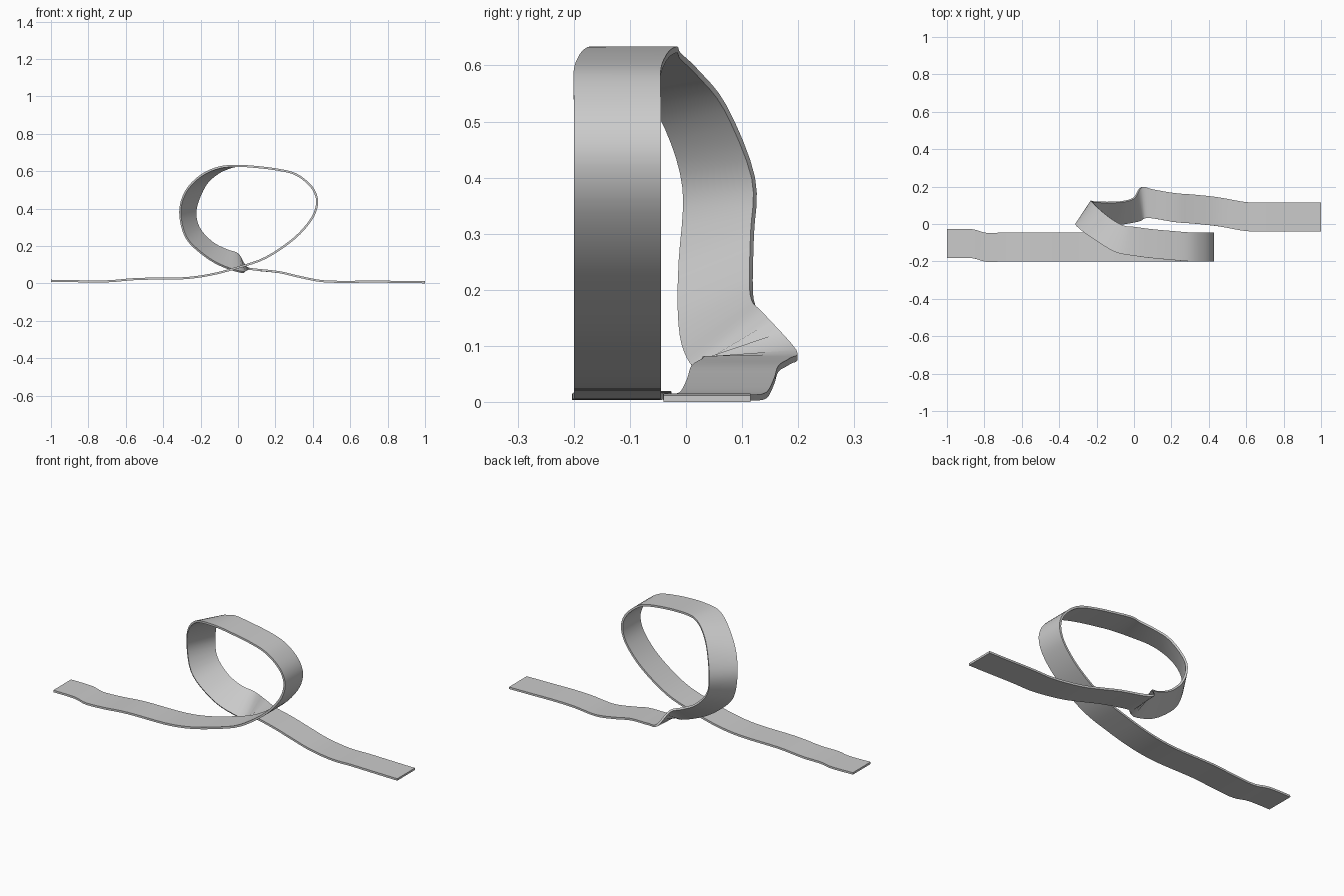
import bpy, bmesh
from mathutils import Vector

if "Cube" in bpy.data.objects:
    bpy.data.objects.remove(bpy.data.objects["Cube"])

W = 0.155   # ribbon width
T = 0.011   # ribbon thickness

# Front strand and right side of the loop: x, z, front-edge y
front = [(-1, .014, -.182), (-.87, .012, -.182), (-.79, .0095, -.202), (-.68, .012, -.2),
         (-.53, .024, -.2), (-.3, .027, -.2), (-.15, .046, -.2), (0, .085, -.2),
         (.15, .138, -.2), (.3, .24, -.2), (.39, .34, -.2), (.422, .42, -.2),
         (.412, .485, -.2), (.37, .54, -.2), (.3, .587, -.2), (.2, .61, -.192),
         (.09, .623, -.182), (0, .628, -.17)]
# Twisted left side of the loop: front-edge xyz, back-edge xyz
twist = [(-.1, -.15, .62, -.05, -.01, .617), (-.2, -.09, .575, -.11, .02, .588),
         (-.28, -.035, .49, -.175, .07, .525), (-.31, -.003, .38, -.225, .12, .4),
         (-.28, -.01, .25, -.21, .118, .3), (-.2, -.012, .165, -.14, .116, .22),
         (-.1, -.005, .1, -.06, .12, .178), (.02, .015, .06, 0, .14, .155),
         (.055, .03, .076, .04, .197, .088)]
# Rear strand running out to the right: x, z, front-edge y
rear = [(.1, .073, .03), (.22, .06, .01), (.32, .037, .002), (.45, .012, -.012),
        (.6, .0085, -.038), (.72, .010, -.04), (.85, .008, -.04), (1, .006, -.04)]


def flat(rows):
    return [(Vector((x, y, z)), Vector((x, y + W, z))) for x, z, y in rows]


pairs = flat(front) + [(Vector(r[:3]), Vector(r[3:])) for r in twist] + flat(rear)


def smooth_edge(pts, steps=4):
    """Catmull-Rom curve through the points."""
    out = []
    for i in range(len(pts) - 1):
        p0, p1 = pts[max(i - 1, 0)], pts[i]
        p2, p3 = pts[i + 1], pts[min(i + 2, len(pts) - 1)]
        for k in range(steps):
            t = k / steps
            out.append(0.5 * (2 * p1 + (p2 - p0) * t + (2 * p0 - 5 * p1 + 4 * p2 - p3) * t * t
                              + (3 * p1 - p0 - 3 * p2 + p3) * t ** 3))
    return out + [pts[-1]]


# Looped ribbon skinned between its two edges
bm = bmesh.new()
f_edge = [bm.verts.new(p) for p in smooth_edge([p[0] for p in pairs])]
b_edge = [bm.verts.new(p) for p in smooth_edge([p[1] for p in pairs])]
for i in range(len(f_edge) - 1):
    bm.faces.new((f_edge[i], f_edge[i + 1], b_edge[i + 1], b_edge[i]))
mesh = bpy.data.meshes.new("looped_ribbon")
bm.to_mesh(mesh)
bm.free()
ribbon = bpy.data.objects.new("looped_ribbon", mesh)
bpy.context.collection.objects.link(ribbon)

# Even thickness
solid = ribbon.modifiers.new("thickness", 'SOLIDIFY')
solid.thickness = T
solid.offset = 0
bpy.context.view_layer.objects.active = ribbon
ribbon.select_set(True)
bpy.ops.object.modifier_apply(modifier=solid.name)
bpy.ops.object.shade_smooth_by_angle()
